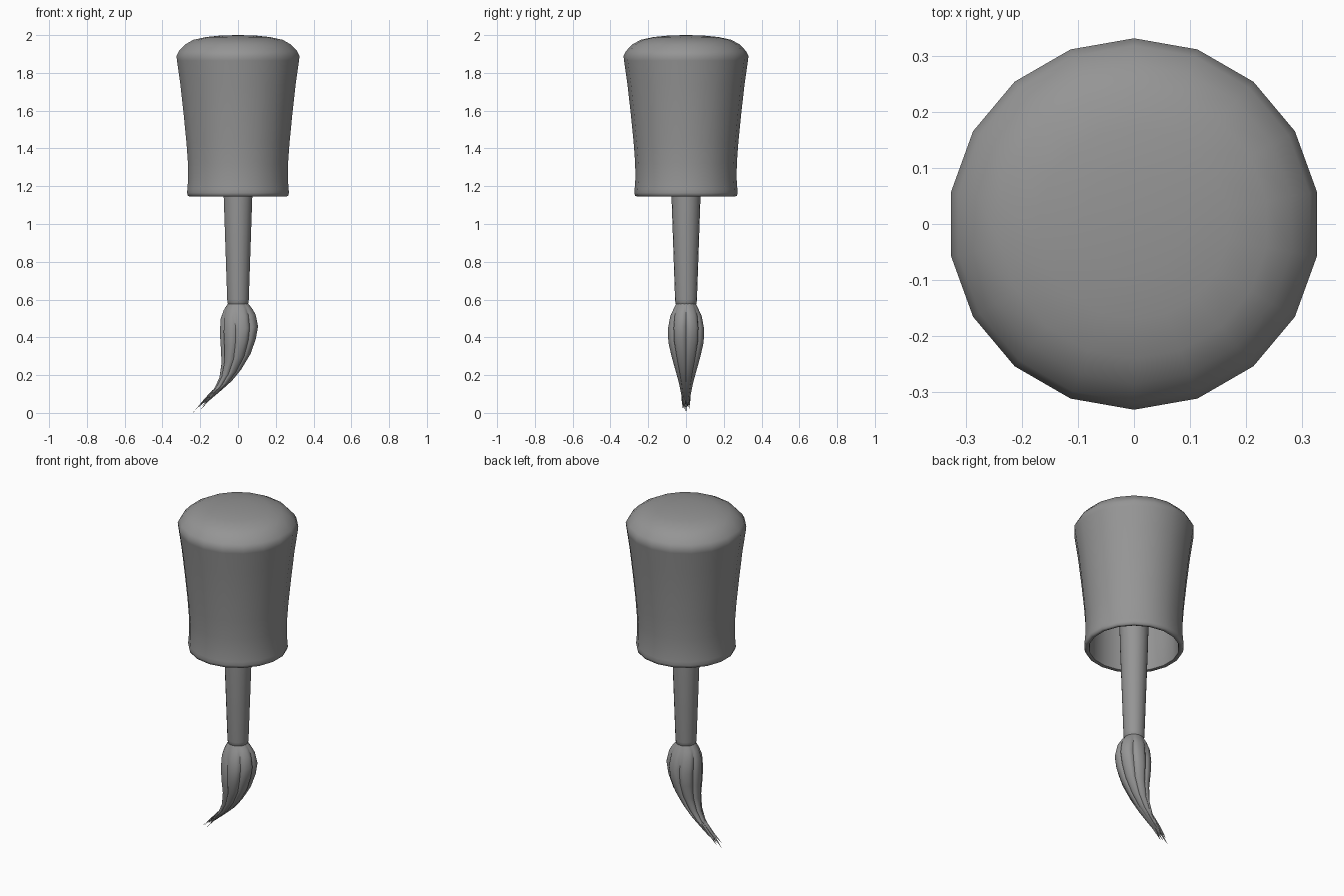
import bpy, bmesh
from math import sin, cos, pi, radians

cube = bpy.data.objects.get("Cube")
if cube:
    bpy.data.objects.remove(cube)

grey = bpy.data.materials.new("mid grey")
grey.use_nodes = True
COLOUR = (0.3, 0.3, 0.3, 1)
grey.diffuse_color = COLOUR
grey.node_tree.nodes["Principled BSDF"].inputs["Base Color"].default_value = COLOUR


def loft(name, rings, angle=40):
    """Skin a list of rings; a ring of one point closes the end in a fan."""
    bm = bmesh.new()
    loops = [[bm.verts.new(p) for p in ring] for ring in rings]
    for a, b in zip(loops, loops[1:]):
        n = max(len(a), len(b))
        for i in range(n):
            j = (i + 1) % n
            corners = [a[i % len(a)], a[j % len(a)], b[j % len(b)], b[i % len(b)]]
            bm.faces.new(list(dict.fromkeys(corners)))
    bmesh.ops.recalc_face_normals(bm, faces=bm.faces)
    mesh = bpy.data.meshes.new(name)
    bm.to_mesh(mesh)
    bm.free()
    mesh.materials.append(grey)
    obj = bpy.data.objects.new(name, mesh)
    bpy.context.collection.objects.link(obj)
    bpy.ops.object.select_all(action="DESELECT")
    obj.select_set(True)
    bpy.context.view_layer.objects.active = obj
    bpy.ops.object.shade_smooth_by_angle(angle=radians(angle))
    return obj


def turned(profile, sides):
    """Rings of a lathe profile given as (radius, height)."""
    return [[(0, 0, z)] if r == 0 else
            [(r * sin(2 * pi * i / sides), r * cos(2 * pi * i / sides), z)
             for i in range(sides)] for r, z in profile]


# Hollow cap: domed top, flared wall, rolled rim, inner wall and ceiling
loft("cap", turned([
    (0, 2.0), (0.09, 1.998), (0.17, 1.99), (0.24, 1.975), (0.285, 1.95),
    (0.318, 1.915), (0.331, 1.89), (0.328, 1.865), (0.31, 1.74), (0.292, 1.58),
    (0.277, 1.43), (0.269, 1.32), (0.268, 1.24), (0.272, 1.185), (0.274, 1.165),
    (0.27, 1.15), (0.26, 1.146), (0.248, 1.15), (0.244, 1.17), (0.243, 1.3),
    (0.25, 1.43), (0.28, 1.74), (0.28, 1.85), (0, 1.86)], 18), 60)

# Tapered stem running up inside the cap
loft("stem", turned([(0, 0.572), (0.05, 0.572), (0.056, 0.58), (0.058, 0.6),
                     (0.077, 1.15), (0.095, 1.86)], 18))

# Swept bristle tuft: height, left edge, right edge, half depth
SECTIONS = [
    (0.58, -0.052, 0.052, 0.052), (0.55, -0.075, 0.075, 0.066),
    (0.51, -0.092, 0.096, 0.084), (0.44, -0.096, 0.11, 0.097),
    (0.37, -0.091, 0.098, 0.094), (0.29, -0.087, 0.07, 0.075),
    (0.21, -0.098, 0.02, 0.052), (0.15, -0.125, -0.03, 0.036),
    (0.1, -0.16, -0.09, 0.026), (0.06, -0.19, -0.145, 0.018)]
SIDES, LOBES = 56, 7
rings = []
for k, (z, left, right, depth) in enumerate(SECTIONS):
    groove = 0.14 * min(1, k / 3)
    tilt = 0.5 * min(1, k / 8)
    ring = []
    for i in range(SIDES):
        a = 2 * pi * i / SIDES
        r = 1 - groove * (1 - abs(sin(LOBES * a / 2))) ** 2
        dx = r * cos(a) * (right - left) / 2
        ring.append(((left + right) / 2 + dx, r * sin(a) * depth, z + tilt * dx))
    rings.append(ring)
loft("bristle_tuft", [[(0, 0, 0.58)]] + rings + [[(-0.2, 0, 0.045)]], 35)

# Fine pointed strands where the tuft splits
for n, (y, x_tip, z_tip) in enumerate([(0, -0.24, 0.0), (0.013, -0.215, 0.02),
                                       (-0.013, -0.225, 0.025), (0.006, -0.195, 0.03),
                                       (-0.008, -0.2, 0.015)]):
    root = (-0.12 + 0.006 * n, y * 0.8, 0.13)
    middle = (-0.172 + 0.006 * n, y * 1.1, 0.075)
    strand = [[(c[0] + r * cos(a), c[1] + r * sin(a), c[2] + 0.6 * r * cos(a))
               for a in [2 * pi * i / 6 for i in range(6)]]
              for c, r in ((root, 0.016), (middle, 0.011))]
    loft(f"bristle_strand_{n + 1}", [[root]] + strand + [[(x_tip, y * 1.3, z_tip)]])
